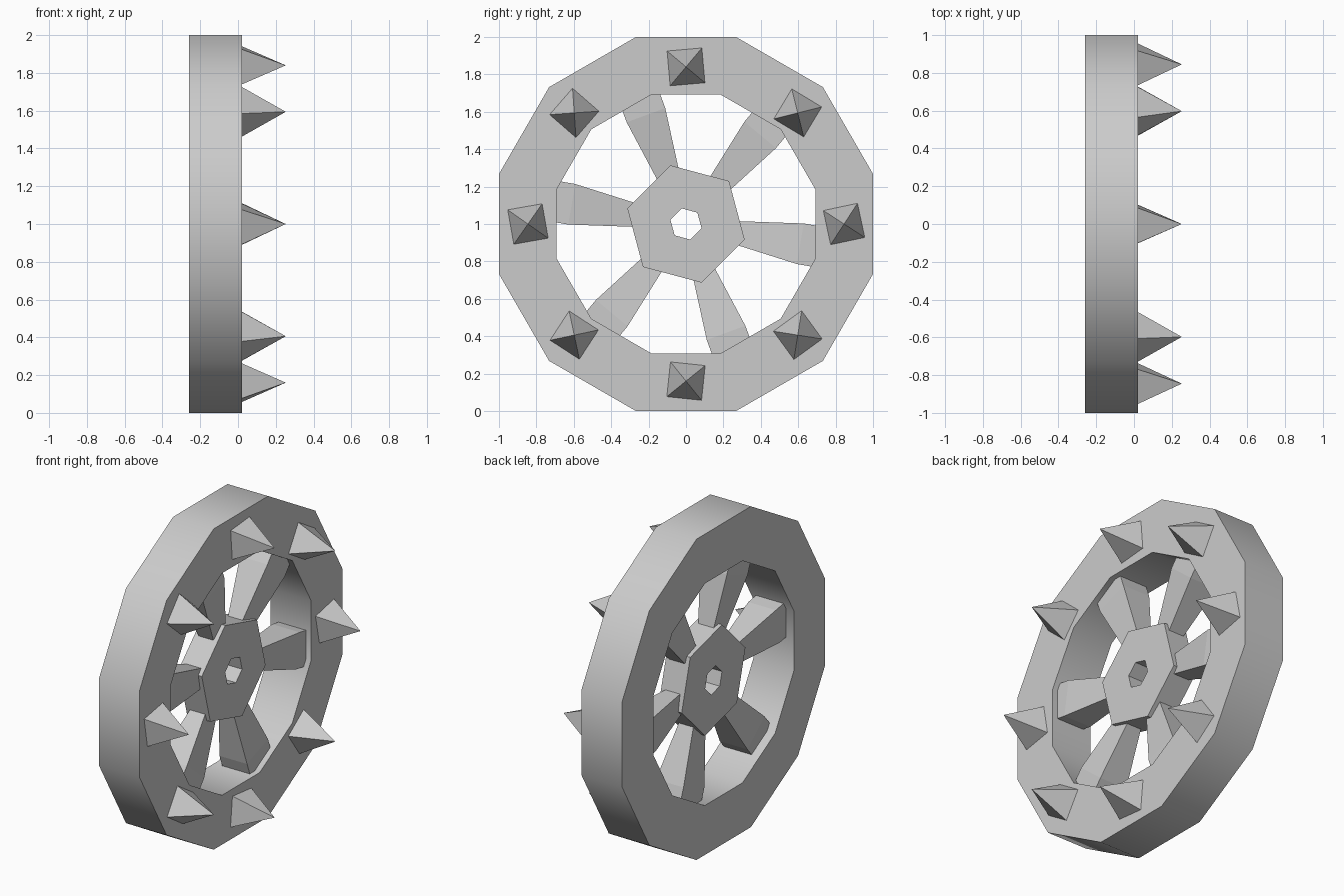
import bpy
import bmesh
from math import radians, cos, sin
from mathutils import Matrix, Vector

if "Cube" in bpy.data.objects:
    bpy.data.objects.remove(bpy.data.objects["Cube"])

grey = bpy.data.materials.new("plain_grey")
grey.use_nodes = True
colour = (0.6, 0.6, 0.6, 1)
grey.diffuse_color = colour
grey.node_tree.nodes["Principled BSDF"].inputs["Base Color"].default_value = colour

CENTRE = Vector((0, 0, 1))   # wheel axle runs along x


def finish(name, bm, smooth=False):
    bmesh.ops.recalc_face_normals(bm, faces=bm.faces)
    mesh = bpy.data.meshes.new(name)
    bm.to_mesh(mesh)
    bm.free()
    mesh.materials.append(grey)
    obj = bpy.data.objects.new(name, mesh)
    bpy.context.collection.objects.link(obj)
    if smooth:
        bpy.ops.object.select_all(action='DESELECT')
        obj.select_set(True)
        bpy.context.view_layer.objects.active = obj
        bpy.ops.object.shade_smooth_by_angle(angle=radians(40))
    return obj


def polar(x, r, angle):
    return CENTRE + Vector((x, r * cos(angle), r * sin(angle)))


def bridge(bm, a, b):
    for i in range(len(a)):
        j = (i + 1) % len(a)
        bm.faces.new((a[i], a[j], b[j], b[i]))


def ring(name, sides, outer, inner, x0, x1, turn, smooth=False):
    """Faceted ring with a rectangular section."""
    bm = bmesh.new()
    loops = []
    for x, r in ((x0, outer), (x1, outer), (x1, inner), (x0, inner)):
        loops.append([bm.verts.new(polar(x, r, radians(turn + 360 * i / sides)))
                      for i in range(sides)])
    for k in range(4):
        bridge(bm, loops[k], loops[(k + 1) % 4])
    return finish(name, bm, smooth)


def spoke(name, angle):
    """Square bar that flares from the hub, then runs straight into the rim."""
    bm = bmesh.new()
    radial = Vector((0, cos(angle), sin(angle)))
    across = Vector((0, -sin(angle), cos(angle)))
    axle = Vector((1, 0, 0))
    loops = []
    for r, w, t in ((0.24, 0.058, 0.045), (0.62, 0.11, 0.095), (0.76, 0.11, 0.095)):
        loops.append([bm.verts.new(CENTRE + radial * r + across * (w * s)
                                   + axle * (t * d - 0.11))
                      for s, d in ((-1, -1), (1, -1), (1, 1), (-1, 1))])
    bridge(bm, loops[0], loops[1])
    bridge(bm, loops[1], loops[2])
    bm.faces.new(loops[0])
    bm.faces.new(loops[2])
    return finish(name, bm)


def spike(name, y, z, turn):
    """Four-sided pyramid pointing along +x."""
    bm = bmesh.new()
    base = [bm.verts.new((0.02, y + 0.132 * cos(a), z + 0.132 * sin(a)))
            for a in (radians(turn + 90 * i) for i in range(4))]
    tip = bm.verts.new((0.253, y, z))
    bm.faces.new(base)
    for i in range(4):
        bm.faces.new((base[i], base[(i + 1) % 4], tip))
    return finish(name, bm)


# Rim and hub
ring("rim", 12, 1.035, 0.716, -0.26, 0.02, 15, smooth=True)
ring("hub", 6, 0.325, 0.086, -0.19, -0.03, 45)

# Six spokes
for i in range(6):
    spoke(f"spoke_{i + 1}", radians(50.2 + 60 * i))

# Eight spikes, each turned a little differently
for i, turn in enumerate((57, 14, 50, 4, 55, 12, 39, 81)):
    a = radians(45 * i)
    spike(f"spike_{i + 1}", 0.845 * cos(a), 1 + 0.84 * sin(a), turn)
